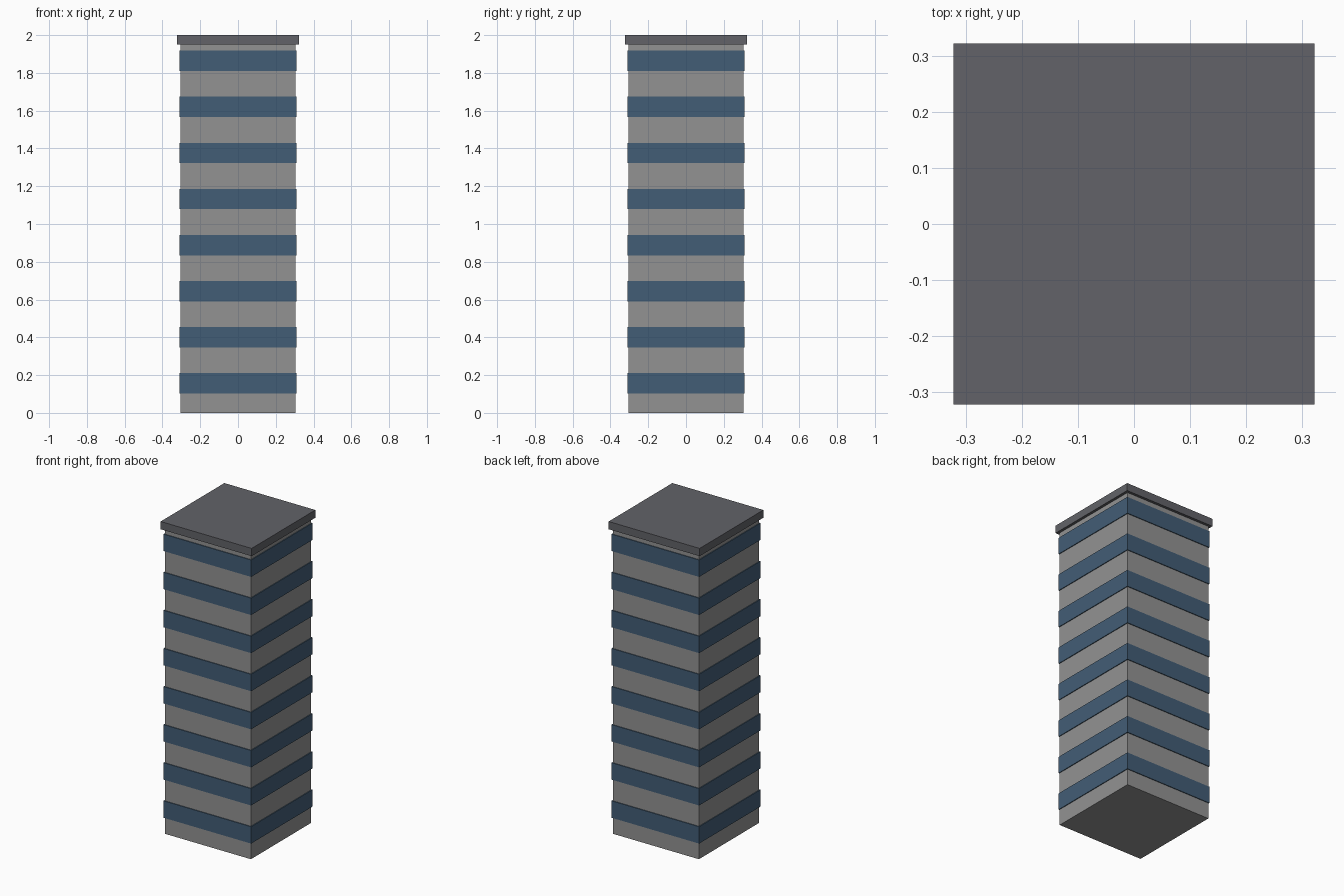
import bpy

if "Cube" in bpy.data.objects:
    bpy.data.objects.remove(bpy.data.objects["Cube"])

FLOORS = 8
FLOOR_H = 0.2438
TOP = FLOORS * FLOOR_H


def material(name, color):
    m = bpy.data.materials.new(name)
    m.diffuse_color = (*color, 1.0)
    m.use_nodes = True
    m.node_tree.nodes["Principled BSDF"].inputs["Base Color"].default_value = m.diffuse_color
    return m


def box(name, width, z0, z1, mat):
    bpy.ops.mesh.primitive_cube_add(size=1, location=(0, 0, (z0 + z1) / 2))
    ob = bpy.context.object
    ob.name = name
    ob.scale = (width, width, z1 - z0)
    bpy.ops.object.transform_apply(location=False, rotation=False, scale=True)
    ob.data.materials.append(mat)
    return ob


concrete = material("grey_concrete", (0.29, 0.29, 0.29))
glass = material("blue_glass", (0.055, 0.11, 0.18))
slab = material("dark_roof", (0.122, 0.124, 0.138))

# main tower block
box("tower_body", 0.61, 0, TOP, concrete)

# one ribbon of windows per floor, wrapping all four sides
for i in range(FLOORS):
    mid = 0.157 + i * FLOOR_H
    box(f"window_band_{i + 1}", 0.62, mid - 0.054, mid + 0.054, glass)

# overhanging roof slab
box("roof_slab", 0.644, TOP, 2.0, slab)
